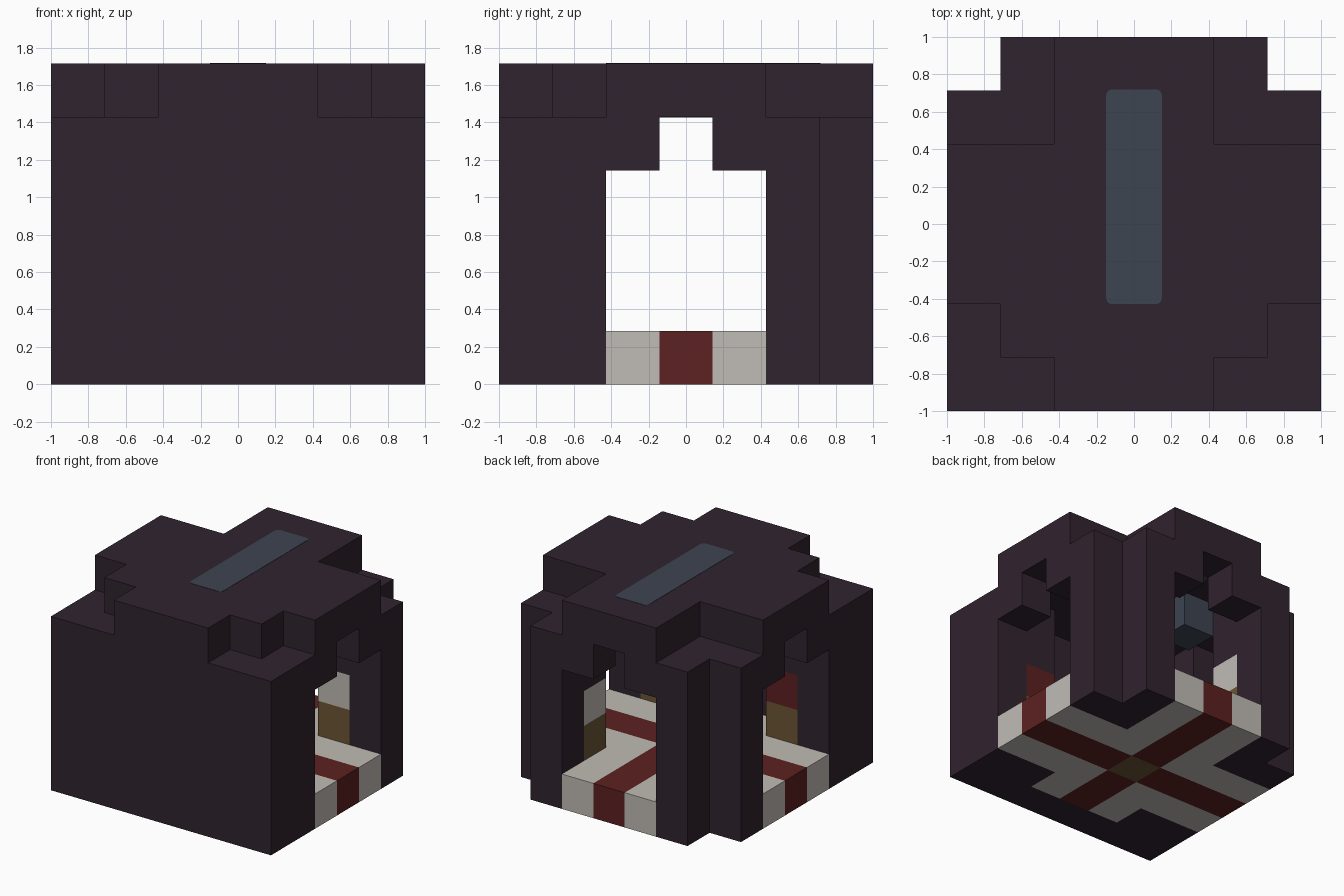
import bpy
import bmesh

cube = bpy.data.objects.get("Cube")
if cube:
    bpy.data.objects.remove(cube, do_unlink=True)

U = 2 / 7  # size of one building block


def material(name, rgb):
    m = bpy.data.materials.new(name)
    m.use_nodes = True
    m.diffuse_color = (*rgb, 1)
    m.node_tree.nodes["Principled BSDF"].inputs["Base Color"].default_value = (*rgb, 1)
    return m


PLUM = material("dark plum", (0.030, 0.017, 0.028))
WHITE = material("warm white", (0.53, 0.50, 0.46))
RED = material("deep red", (0.11, 0.015, 0.015))
BROWN = material("brown", (0.15, 0.092, 0.036))
BLUE = material("slate blue", (0.047, 0.058, 0.083))


def prism(name, mat, outline, z0, z1, mirror=False):
    """Extrude a plan outline, given in blocks from the centre."""
    bm = bmesh.new()
    base = bm.faces.new([bm.verts.new((x * U, y * U, z0 * U)) for x, y in outline])
    top = bmesh.ops.extrude_face_region(bm, geom=[base])["geom"]
    verts = [v for v in top if isinstance(v, bmesh.types.BMVert)]
    bmesh.ops.translate(bm, vec=(0, 0, (z1 - z0) * U), verts=verts)
    bmesh.ops.recalc_face_normals(bm, faces=bm.faces)
    mesh = bpy.data.meshes.new(name)
    bm.to_mesh(mesh)
    bm.free()
    mesh.materials.append(mat)
    obj = bpy.data.objects.new(name, mesh)
    bpy.context.collection.objects.link(obj)
    if mirror:
        obj.modifiers.new("mirror", "MIRROR")
    return obj


def box(name, mat, x, y, z, mirror=False):
    outline = [(x[0], y[0]), (x[1], y[0]), (x[1], y[1]), (x[0], y[1])]
    return prism(name, mat, outline, z[0], z[1], mirror)


# Cross-shaped floor: runners, centre and pale tiles
box("floor_centre", BROWN, (-.5, .5), (-.5, .5), (0, 1))
box("runner_front", RED, (-.5, .5), (-2.5, -.5), (0, 1))
box("runner_back", RED, (-.5, .5), (.5, 3.5), (0, 1))
box("runner_side", RED, (.5, 3.5), (-.5, .5), (0, 1), True)
for place, s, end in (("front", -1, 2.5), ("back", 1, 3.5)):
    prism("floor_tiles_" + place, WHITE,
          [(.5, .5 * s), (3.5, .5 * s), (3.5, 1.5 * s), (1.5, 1.5 * s),
           (1.5, end * s), (.5, end * s)], 0, 1, True)

# Outer corner walls and closed front
prism("front_corner", PLUM,
      [(1.5, -3.5), (3.5, -3.5), (3.5, -1.5), (2.5, -1.5), (2.5, -2.5), (1.5, -2.5)],
      0, 5, True)
box("back_corner_side", PLUM, (2.5, 3.5), (1.5, 2.5), (0, 5), True)
box("back_corner_rear", PLUM, (1.5, 2.5), (2.5, 3.5), (0, 5), True)
box("front_wall", PLUM, (-1.5, 1.5), (-3.5, -2.5), (0, 5))

# Inner posts with coloured bands
for place, y, accent in (("front", (-2.5, -1.5), RED), ("back", (1.5, 2.5), WHITE)):
    for part, mat, z in (("foot", PLUM, (0, 1)), ("lower_band", BROWN, (1, 2)),
                         ("upper_band", accent, (2, 3)), ("top", PLUM, (3, 5))):
        box(f"{place}_post_{part}", mat, (1.5, 2.5), y, z, True)

# Stepped lintels over the doorways
box("back_lintel", PLUM, (.5, 1.5), (2.5, 3.5), (4, 5), True)
box("side_lintel_front", PLUM, (2.5, 3.5), (-1.5, -.5), (4, 5), True)
box("side_lintel_back", PLUM, (2.5, 3.5), (.5, 1.5), (4, 5), True)

# Hanging ceiling lamps
box("ceiling_lamp", BLUE, (.5, 1.5), (.5, 1.5), (4, 5), True)

# Roof with stepped corners
right = [(1.5, -3.5), (1.5, -2.5), (2.5, -2.5), (2.5, -1.5),
         (3.5, -1.5), (3.5, 1.5), (1.5, 1.5), (1.5, 3.5)]
prism("roof", PLUM, right + [(-x, y) for x, y in reversed(right)], 5, 6)

# Skylight slab with rounded corners, showing above and below the roof
skylight = box("skylight", BLUE, (-.52, .52), (-1.5, 2.52), (4.99, 6.008))
bm = bmesh.new()
bm.from_mesh(skylight.data)
upright = [e for e in bm.edges if abs(e.verts[0].co.z - e.verts[1].co.z) > .1]
bmesh.ops.bevel(bm, geom=upright, offset=.03, segments=3, profile=.5, affect="EDGES")
bm.to_mesh(skylight.data)
bm.free()
